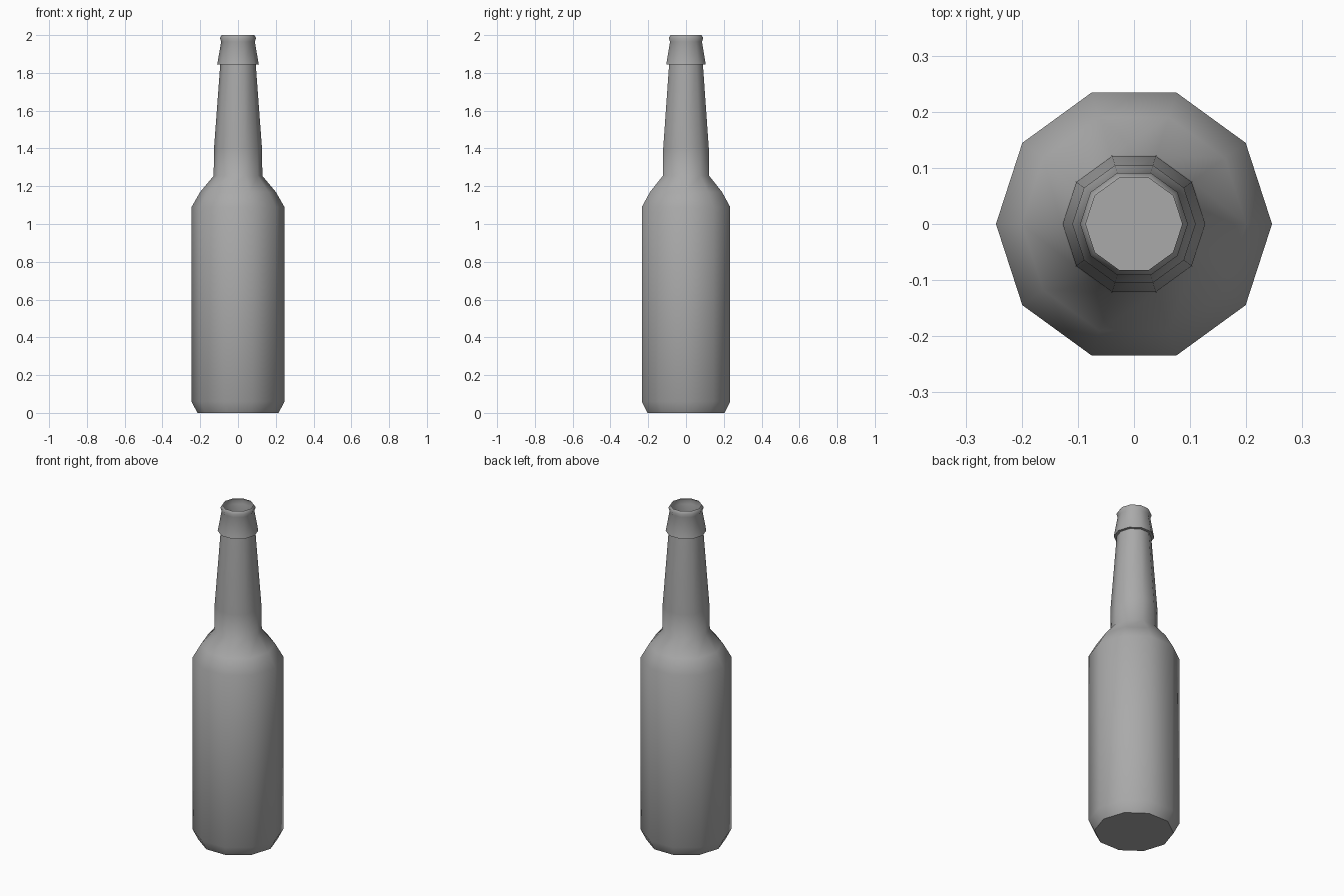
import bpy, bmesh, math

cube = bpy.data.objects.get("Cube")
if cube:
    bpy.data.objects.remove(cube, do_unlink=True)

SIDES = 10

# Grey glass colour
grey = bpy.data.materials.new("grey_glass")
grey.use_nodes = True
colour = (0.4, 0.4, 0.4, 1)
grey.diffuse_color = colour
grey.node_tree.nodes["Principled BSDF"].inputs["Base Color"].default_value = colour

# Outline as (radius, height), from the base up to the open mouth
profile = [
    (0.215, 0), (0.246, 0.06), (0.246, 1.09),      # base and body
    (0.2, 1.17), (0.129, 1.255), (0.127, 1.4),     # shoulder
    (0.094, 1.845), (0.11, 1.845),                 # neck and collar underside
    (0.089, 1.965), (0.096, 1.985), (0.086, 2),    # collar, bead and lip
]

# Turn the outline into a ten-sided bottle with a closed base
bm = bmesh.new()
rings = []
for radius, z in profile:
    angles = [math.tau * i / SIDES for i in range(SIDES)]
    rings.append([bm.verts.new((radius * math.cos(a), radius * math.sin(a), z))
                  for a in angles])
bm.faces.new(list(reversed(rings[0])))
for low, high in zip(rings, rings[1:]):
    for i in range(SIDES):
        j = (i + 1) % SIDES
        bm.faces.new((low[i], low[j], high[j], high[i]))

mesh = bpy.data.meshes.new("bottle")
bm.to_mesh(mesh)
bm.free()
mesh.materials.append(grey)
bottle = bpy.data.objects.new("bottle", mesh)
bpy.context.collection.objects.link(bottle)

# Smooth glass, with the base and collar edges kept sharp
bpy.ops.object.select_all(action="DESELECT")
bottle.select_set(True)
bpy.context.view_layer.objects.active = bottle
bpy.ops.object.shade_smooth_by_angle(angle=math.radians(58))
